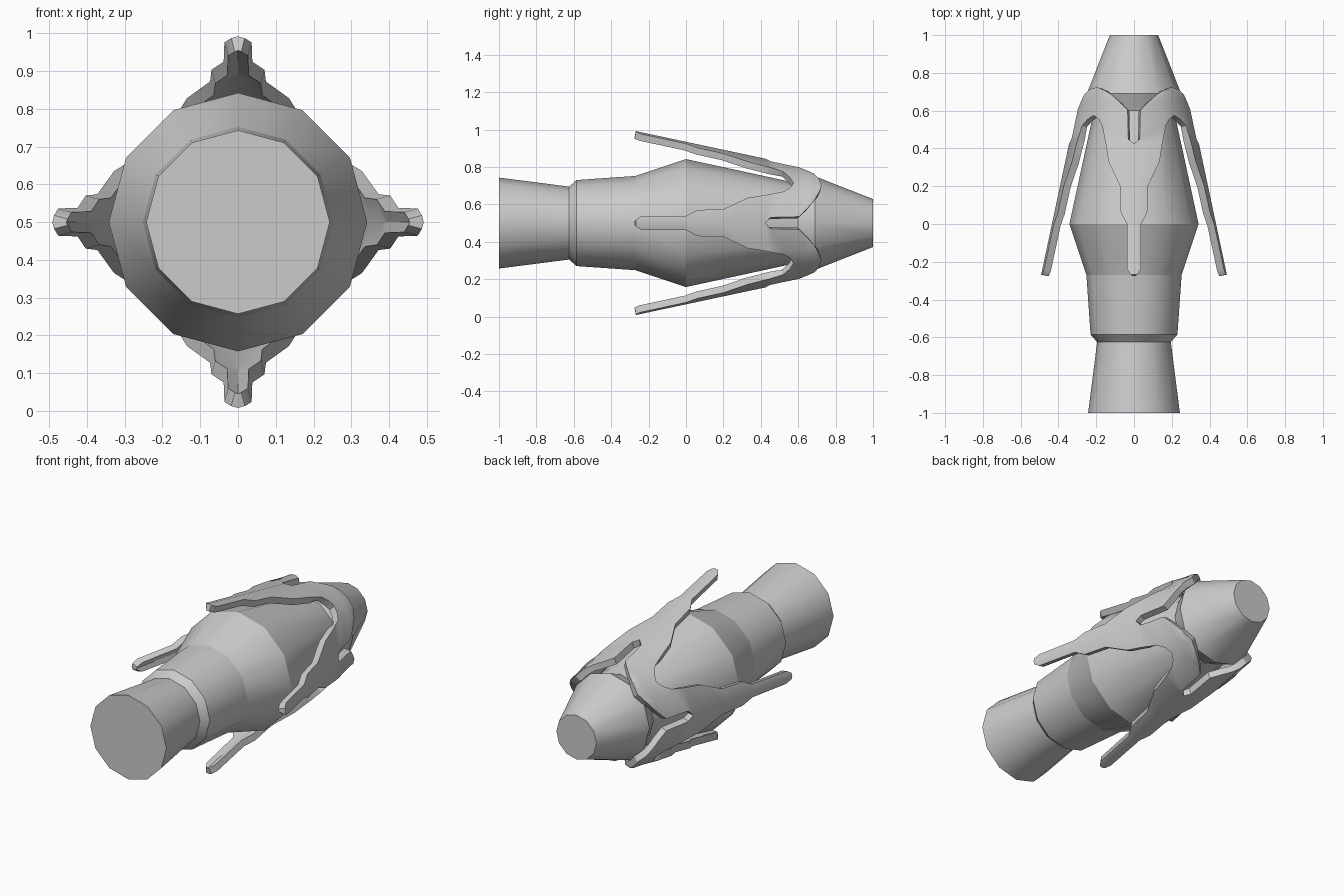
import bpy, bmesh, math
from mathutils import Matrix, Vector

if "Cube" in bpy.data.objects:
    bpy.data.objects.remove(bpy.data.objects["Cube"])

SIDES = 12
CENTRE = Matrix.Translation((0, 0, 0.5))


def add_object(name, bm):
    mesh = bpy.data.meshes.new(name)
    bm.to_mesh(mesh)
    bm.free()
    ob = bpy.data.objects.new(name, mesh)
    bpy.context.collection.objects.link(ob)
    return ob


def lathe(name, profile):
    """Twelve-sided solid of revolution along y, crisp at every ring."""
    bm = bmesh.new()
    rings = []
    for y, r in profile:
        rings.append([bm.verts.new((r * math.sin(2 * math.pi * i / SIDES), y,
                                    r * math.cos(2 * math.pi * i / SIDES)))
                      for i in range(SIDES)])
    for a, b in zip(rings, rings[1:]):
        for i in range(SIDES):
            j = (i + 1) % SIDES
            bm.faces.new((a[i], a[j], b[j], b[i])).smooth = True
    bm.faces.new(rings[0])
    bm.faces.new(rings[-1])
    bmesh.ops.recalc_face_normals(bm, faces=bm.faces)
    for e in bm.edges:
        if abs(e.verts[0].co.y - e.verts[1].co.y) < 1e-5:
            e.smooth = False
    bm.transform(CENTRE)
    return add_object(name, bm)


# Main body: flared tail, step, waist, belly, neck and tapered nose
lathe("body", [(-1, 0.243), (-0.625, 0.195), (-0.585, 0.23), (-0.27, 0.252),
               (0, 0.342), (0.6, 0.212), (0.69, 0.25), (1, 0.128)])

# Claw collar: radius along the length
RADII = [(-0.27, 0.492), (0.42, 0.345), (0.6, 0.308), (0.69, 0.296), (0.725, 0.288)]


def radius(y):
    for (y0, r0), (y1, r1) in zip(RADII, RADII[1:]):
        if y <= y1:
            return r0 + (r1 - r0) * (y - y0) / (y1 - y0)
    return RADII[-1][1]


def height(w, r):
    """Height of the twelve-sided outline at sideways distance w."""
    k = r / 2
    return r - min(w, k) * math.tan(math.radians(15)) - max(w - k, 0)


# Half a claw: (y, inner edge at the slot, outer edge); None = meets next claw
ROWS = [(-0.268, 0, 0.018), (-0.24, 0, 0.036), (0, 0, 0.038), (0.06, 0, 0.07),
        (0.2, 0, 0.074), (0.33, 0, 0.135), (0.425, 0, 0.15), (0.45, 0.03, 0.155),
        (0.52, 0.033, 0.168), (0.555, 0.033, 0.188), (0.575, 0.033, None),
        (0.605, 0.035, None), (0.65, 0.08, None), (0.685, 0.12, None),
        (0.71, 0.16, None), (0.725, None, None)]

bm = bmesh.new()
for quarter in range(4):
    rot = Matrix.Rotation(quarter * math.pi / 2, 4, 'Y')
    for side in (-1, 1):
        grid = []
        for y, w_in, w_out in ROWS:
            r = radius(y)
            meet = r * math.cos(math.radians(15)) * math.sqrt(0.5)
            w_in = meet if w_in is None else w_in
            w_out = meet if w_out is None else w_out
            mid = min(max(r / 2, w_in), w_out)
            grid.append([bm.verts.new(rot @ Vector((side * w, y, height(w, r))))
                         for w in (w_in, mid, w_out)])
        for a, b in zip(grid, grid[1:]):
            for i in range(2):
                bm.faces.new((a[i], a[i + 1], b[i + 1], b[i]))
bmesh.ops.remove_doubles(bm, verts=bm.verts, dist=0.0008)
bmesh.ops.dissolve_degenerate(bm, edges=bm.edges, dist=0.0001)
bm.normal_update()
for f in bm.faces:
    c = f.calc_center_median()
    if f.normal.dot(Vector((c.x, 0, c.z))) < 0:
        f.normal_flip()
bm.transform(CENTRE)
collar = add_object("claw_collar", bm)

# Thickness of the claws
solid = collar.modifiers.new("thickness", 'SOLIDIFY')
solid.thickness = 0.038
solid.offset = -1
bpy.context.view_layer.objects.active = collar
collar.select_set(True)
bpy.ops.object.modifier_apply(modifier="thickness")
bpy.ops.object.shade_smooth_by_angle(angle=math.radians(32))
